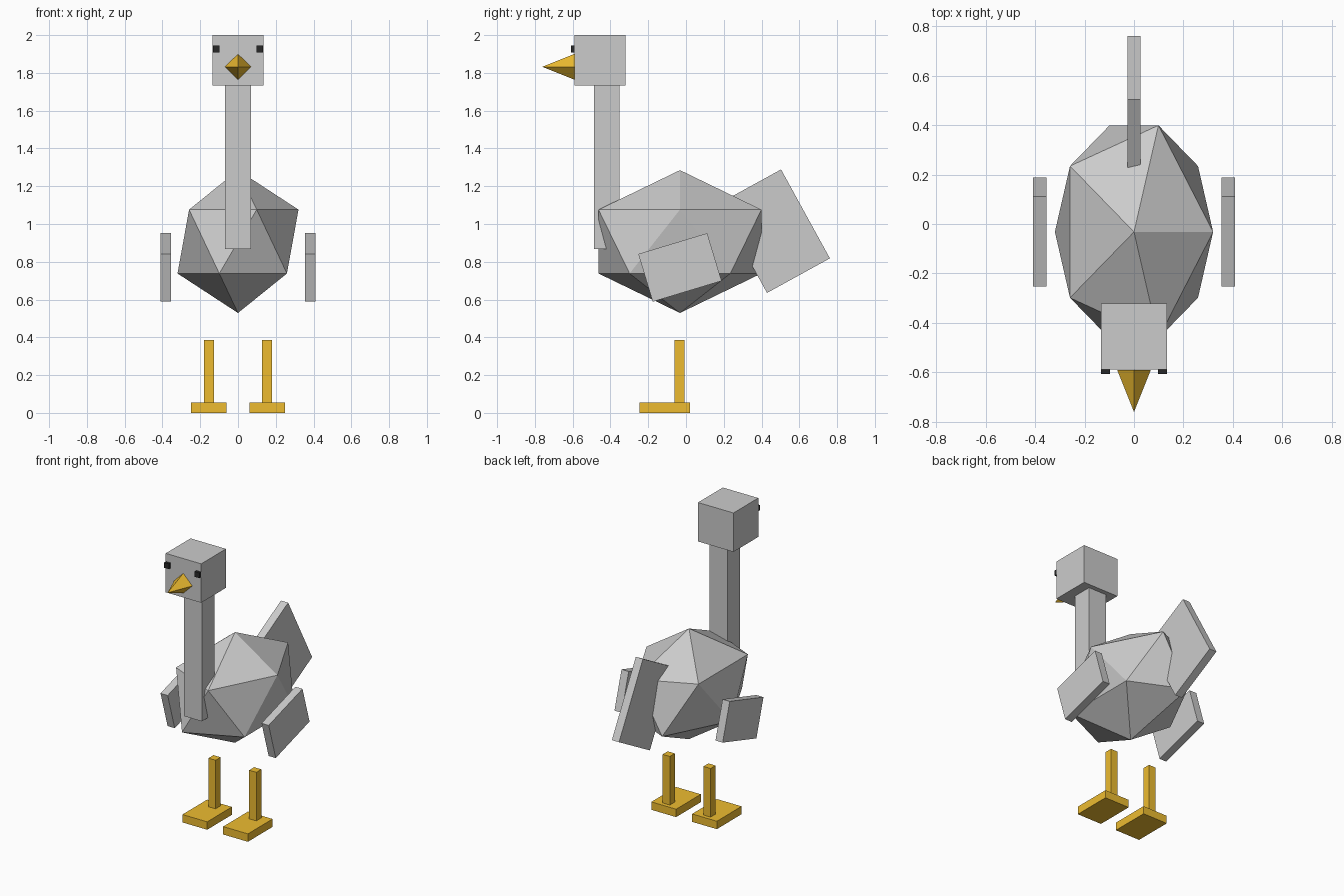
import bpy
from math import radians

if "Cube" in bpy.data.objects:
    bpy.data.objects.remove(bpy.data.objects["Cube"])


def material(name, rgb):
    m = bpy.data.materials.new(name)
    m.diffuse_color = (*rgb, 1)
    m.use_nodes = True
    m.node_tree.nodes["Principled BSDF"].inputs["Base Color"].default_value = m.diffuse_color
    return m


ORANGE = material("orange", (0.85, 0.5, 0.03))
BLACK = material("black", (0.02, 0.02, 0.02))


def finish(name, mat=None):
    obj = bpy.context.object
    obj.name = name
    if mat:
        obj.data.materials.append(mat)
    return obj


def box(name, center, size, tilt=0.0, mat=None):
    """Box with full dimensions, tilted about the x axis in degrees."""
    bpy.ops.mesh.primitive_cube_add(size=1, location=center,
                                    rotation=(radians(tilt), 0, 0))
    bpy.context.object.scale = size
    return finish(name, mat)


# Body: stretched icosahedron
bpy.ops.mesh.primitive_ico_sphere_add(subdivisions=1, radius=1,
                                      location=(0, -0.032, 0.907))
bpy.context.object.scale = (0.358, 0.507, 0.378)
finish("body")

# Neck and head
box("neck", (0, -0.42, 1.302), (0.135, 0.135, 0.87))
box("head", (0, -0.455, 1.867), (0.268, 0.268, 0.266))

# Beak: four-sided pyramid pointing forward
bpy.ops.mesh.primitive_cone_add(vertices=4, radius1=0.068, radius2=0, depth=0.17,
                                location=(0, -0.676, 1.832),
                                rotation=(radians(90), 0, 0))
finish("beak", ORANGE)

# Tail: tilted slab
box("tail", (0, 0.466, 0.962), (0.054, 0.38, 0.537), 28.8)

# Paired parts
for side, s in (("left", 1), ("right", -1)):
    box(f"{side}_eye", (s * 0.115, -0.59, 1.927), (0.036, 0.036, 0.036), mat=BLACK)
    box(f"{side}_wing", (s * 0.382, -0.032, 0.77), (0.054, 0.381, 0.264), 16.8)
    box(f"{side}_leg", (s * 0.154, -0.034, 0.22), (0.054, 0.054, 0.332), mat=ORANGE)
    box(f"{side}_foot", (s * 0.154, -0.113, 0.027), (0.187, 0.267, 0.054), mat=ORANGE)
